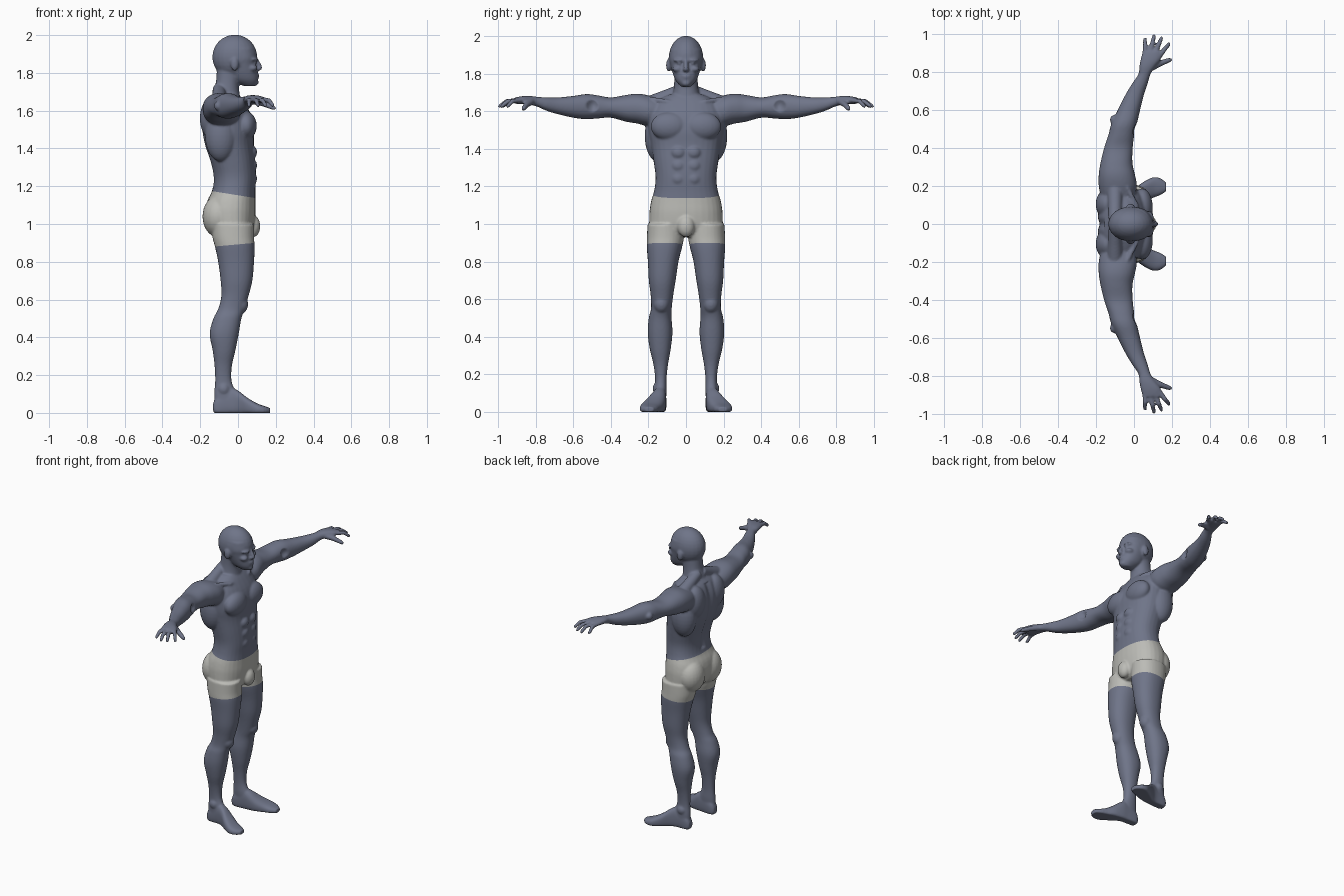
import bpy, bmesh, math
from mathutils import Vector, Matrix

SKIN = bpy.data.materials.new("slate skin")
SKIN.diffuse_color = (0.16, 0.178, 0.25, 1)
CLOTH = bpy.data.materials.new("pale grey cloth")
CLOTH.diffuse_color = (0.5, 0.5, 0.47, 1)
SEG = 32


def skin_rings(bm, rings):
    rings = [[bm.verts.new(p) for p in ring] for ring in rings]
    n = len(rings[0])
    for a, b in zip(rings, rings[1:]):
        for i in range(n):
            j = (i + 1) % n
            bm.faces.new((a[i], a[j], b[j], b[i]))
    bm.faces.new(rings[0][::-1])
    bm.faces.new(rings[-1])


def loft(bm, axis, rows, power=2.2, steps=4):
    """Rows are (position, a_min, a_max, b_min, b_max), smoothed along the axis."""
    fine = []
    for i in range(len(rows) - 1):
        p = [Vector(rows[max(0, min(len(rows) - 1, i + k))]) for k in (-1, 0, 1, 2)]
        for s in range(steps):
            t = s / steps
            fine.append(0.5 * (2 * p[1] + (p[2] - p[0]) * t
                               + (2 * p[0] - 5 * p[1] + 4 * p[2] - p[3]) * t * t
                               + (3 * p[1] - p[0] - 3 * p[2] + p[3]) * t ** 3))
    fine.append(Vector(rows[-1]))
    rings = []
    for t, a0, a1, b0, b1 in fine:
        ring = []
        for k in range(SEG):
            c, s = math.cos(math.tau * k / SEG), math.sin(math.tau * k / SEG)
            a = (a0 + a1) / 2 + (a1 - a0) / 2 * math.copysign(abs(c) ** (2 / power), c)
            b = (b0 + b1) / 2 + (b1 - b0) / 2 * math.copysign(abs(s) ** (2 / power), s)
            ring.append({"x": (t, a, b), "y": (a, t, b), "z": (a, b, t)}[axis])
        rings.append(ring)
    skin_rings(bm, rings)


def tube(bm, points):
    """Round limb through (x, y, z, radius) points."""
    pts = [Vector(p[:3]) for p in points]
    turn = (pts[-1] - pts[0]).to_track_quat('Z', 'Y')
    skin_rings(bm, [[c + turn @ Vector((p[3] * math.cos(math.tau * k / 16),
                                        p[3] * math.sin(math.tau * k / 16), 0))
                     for k in range(16)] for c, p in zip(pts, points)])


def ball(bm, centre, radii):
    bmesh.ops.create_uvsphere(bm, u_segments=24, v_segments=16, radius=1,
                              matrix=Matrix.Translation(centre) @ Matrix.Diagonal((*radii, 1)))


bm = bmesh.new()

# leg
loft(bm, "z", [
    (1.0, -.14, .085, .015, .205), (.93, -.135, .085, .012, .208), (.88, -.122, .088, .02, .209),
    (.80, -.105, .085, .04, .203), (.70, -.092, .076, .055, .198), (.62, -.088, .056, .068, .188),
    (.55, -.105, .036, .076, .186), (.50, -.13, .018, .077, .198), (.42, -.150, .004, .072, .204),
    (.33, -.134, -.014, .082, .192), (.25, -.124, -.032, .096, .173), (.17, -.121, -.034, .104, .164),
    (.10, -.126, -.01, .104, .169), (.02, -.126, 0, .11, .165)])
# foot
loft(bm, "x", [
    (-.132, .117, .155, .01, .05), (-.11, .105, .166, -.015, .09), (-.04, .105, .172, -.015, .13),
    (0, .107, .187, -.015, .118), (.05, .117, .222, -.015, .08), (.10, .138, .246, -.015, .051),
    (.14, .153, .241, -.012, .036), (.17, .172, .218, -.003, .026)], 2.6)
# arm and palm
loft(bm, "y", [
    (.12, -.17, 0, 1.53, 1.66), (.20, -.186, .015, 1.522, 1.685), (.26, -.186, .005, 1.535, 1.694),
    (.32, -.177, -.008, 1.545, 1.687), (.40, -.158, -.007, 1.566, 1.674), (.47, -.135, .002, 1.562, 1.685),
    (.53, -.119, .016, 1.558, 1.692), (.60, -.086, .032, 1.566, 1.682), (.68, -.046, .052, 1.584, 1.674),
    (.74, -.010, .072, 1.602, 1.674), (.79, .023, .087, 1.624, 1.677), (.83, .028, .112, 1.635, 1.682),
    (.87, .035, .142, 1.638, 1.681), (.91, .046, .148, 1.640, 1.674)])
# fingers
for bx, by, tx, ty in [(.058, .89, .060, .982), (.083, .90, .109, 1.0),
                       (.110, .90, .148, .988), (.134, .885, .188, .957)]:
    mx, my = bx + (tx - bx) * .55, by + (ty - by) * .55
    tube(bm, [(bx, by, 1.658, .014), (mx, my, 1.654, .0125),
              (tx - .003, ty - .008, 1.628, .0105), (tx, ty, 1.623, .006)])
# thumb
tube(bm, [(.08, .82, 1.654, .02), (.14, .848, 1.636, .016),
          (.188, .865, 1.615, .0125), (.2, .869, 1.61, .007)])
# slope from neck to shoulder
tube(bm, [(-.1, .02, 1.715, .034), (-.1, .10, 1.68, .037), (-.1, .2, 1.638, .042)])
# collarbone
tube(bm, [(.02, .02, 1.63, .012), (.01, .1, 1.65, .014), (-.04, .2, 1.668, .012)])
# muscles, elbow, buttock, ear, cheek, eye
for centre, radii in [
        ((.043, .088, 1.52), (.056, .1, .076)), ((-.09, .148, 1.47), (.085, .072, .14)),
        ((-.14, .105, 1.56), (.062, .08, .11)), ((-.105, .09, 1.04), (.083, .096, .11)),
        ((-.105, .55, 1.625), (.022, .025, .025)), ((.012, .132, .575), (.042, .042, .05)),
        ((-.018, .093, 1.845), (.021, .013, .034)), ((.075, .045, 1.825), (.028, .026, .018)),
        ((.077, .033, 1.872), (.028, .034, .011)), ((.088, .033, 1.856), (.013, .015, .011)),
        ((-.075, .165, .125), (.025, .012, .025))]:
    ball(bm, centre, radii)
for z in (1.24, 1.31, 1.38):
    ball(bm, (.071, .04, z), (.03, .04, .036))

# mirror the paired parts to the other side
copy = bmesh.ops.duplicate(bm, geom=bm.verts[:] + bm.edges[:] + bm.faces[:])["geom"]
bmesh.ops.scale(bm, vec=(1, -1, 1), verts=[g for g in copy if isinstance(g, bmesh.types.BMVert)])

# torso
loft(bm, "z", [(z, a, b, -w, w) for z, a, b, w in [
    (.93, -.10, .05, .10), (.97, -.145, .08, .185), (1.05, -.172, .092, .195), (1.12, -.163, .092, .186),
    (1.18, -.136, .092, .169), (1.25, -.13, .096, .162), (1.33, -.146, .092, .172), (1.42, -.176, .084, .187),
    (1.50, -.19, .085, .2), (1.58, -.188, .068, .2), (1.65, -.165, .03, .165), (1.69, -.13, 0, .09)]], 2.3)
# neck
loft(bm, "z", [(z, a, b, -w, w) for z, a, b, w in [
    (1.60, -.15, .03, .1), (1.68, -.137, .01, .073), (1.75, -.117, .006, .063), (1.82, -.112, .03, .063)]])
# face and jaw
loft(bm, "z", [(z, a, b, -w, w) for z, a, b, w in [
    (1.73, .03, .092, .024), (1.76, -.03, .106, .053), (1.80, -.06, .104, .070), (1.85, -.08, .096, .083),
    (1.88, -.1, .1, .089), (1.93, -.1, .088, .084)]])
# skull, lips, chin, nose, front of shorts
ball(bm, (-.017, 0, 1.884), (.119, .092, .118))
ball(bm, (.1, 0, 1.79), (.013, .026, .006))
ball(bm, (.1, 0, 1.778), (.012, .022, .006))
ball(bm, (.092, 0, 1.75), (.018, .024, .017))
ball(bm, (.108, 0, 1.822), (.018, .018, .011))
tube(bm, [(.095, 0, 1.872, .011), (.112, 0, 1.84, .0125), (.118, 0, 1.822, .013)])
ball(bm, (.08, 0, .988), (.038, .046, .058))

for v in bm.verts:
    v.co.z = max(v.co.z, 0)
bmesh.ops.recalc_face_normals(bm, faces=bm.faces[:])
mesh = bpy.data.meshes.new("body")
bm.to_mesh(mesh)
bm.free()
body = bpy.data.objects.new("body", mesh)
bpy.context.collection.objects.link(body)
bpy.context.view_layer.objects.active = body
body.select_set(True)

# fuse all parts into one surface
fuse = body.modifiers.new("fuse", 'REMESH')
fuse.mode = 'VOXEL'
fuse.voxel_size = 0.0065
bpy.ops.object.modifier_apply(modifier=fuse.name)

# spine groove, inner elbow hollows and eye corners
mesh = body.data
for v in mesh.vertices:
    p = v.co
    y = abs(p.y)
    if p.x < -.08 and y < .03 and 1.2 < p.z < 1.66:
        p.x += .012 * (1 - y / .03)
    hollow = math.hypot(y - .5, p.z - 1.63) / .032
    if hollow < 1 and p.x > -.05:
        p.x -= .02 * (1 - hollow ** 2)
    corner = math.hypot(y - .019, p.z - 1.857) / .013
    if corner < 1 and p.x > .06:
        p.x -= .007 * (1 - corner)

soft = body.modifiers.new("soften", 'SMOOTH')
soft.factor = 0.5
soft.iterations = 4
bpy.ops.object.modifier_apply(modifier=soft.name)

# cut the waist and hem lines, then colour between them
mesh = body.data
mesh.materials.clear()
mesh.materials.append(SKIN)
mesh.materials.append(CLOTH)
waist = (Vector((0, 0, 1.152)), Vector((.16, 0, 1)).normalized())
hem = (Vector((0, 0, .892)), Vector((-.09, 0, 1)).normalized())
bm = bmesh.new()
bm.from_mesh(mesh)
for point, normal in (waist, hem):
    bmesh.ops.bisect_plane(bm, geom=bm.verts[:] + bm.edges[:] + bm.faces[:],
                           plane_co=point, plane_no=normal, dist=1e-4)
for f in bm.faces:
    c = f.calc_center_median()
    inside = (c - waist[0]).dot(waist[1]) < 0 < (c - hem[0]).dot(hem[1])
    f.material_index = int(inside)
    f.smooth = True
bm.to_mesh(mesh)
bm.free()

# shorts become their own object
bpy.ops.object.mode_set(mode='EDIT')
bpy.ops.mesh.separate(type='MATERIAL')
bpy.ops.object.mode_set(mode='OBJECT')
for ob in bpy.context.collection.objects:
    ob.name = "shorts" if ob.data.materials[ob.data.polygons[0].material_index] == CLOTH else "body"
